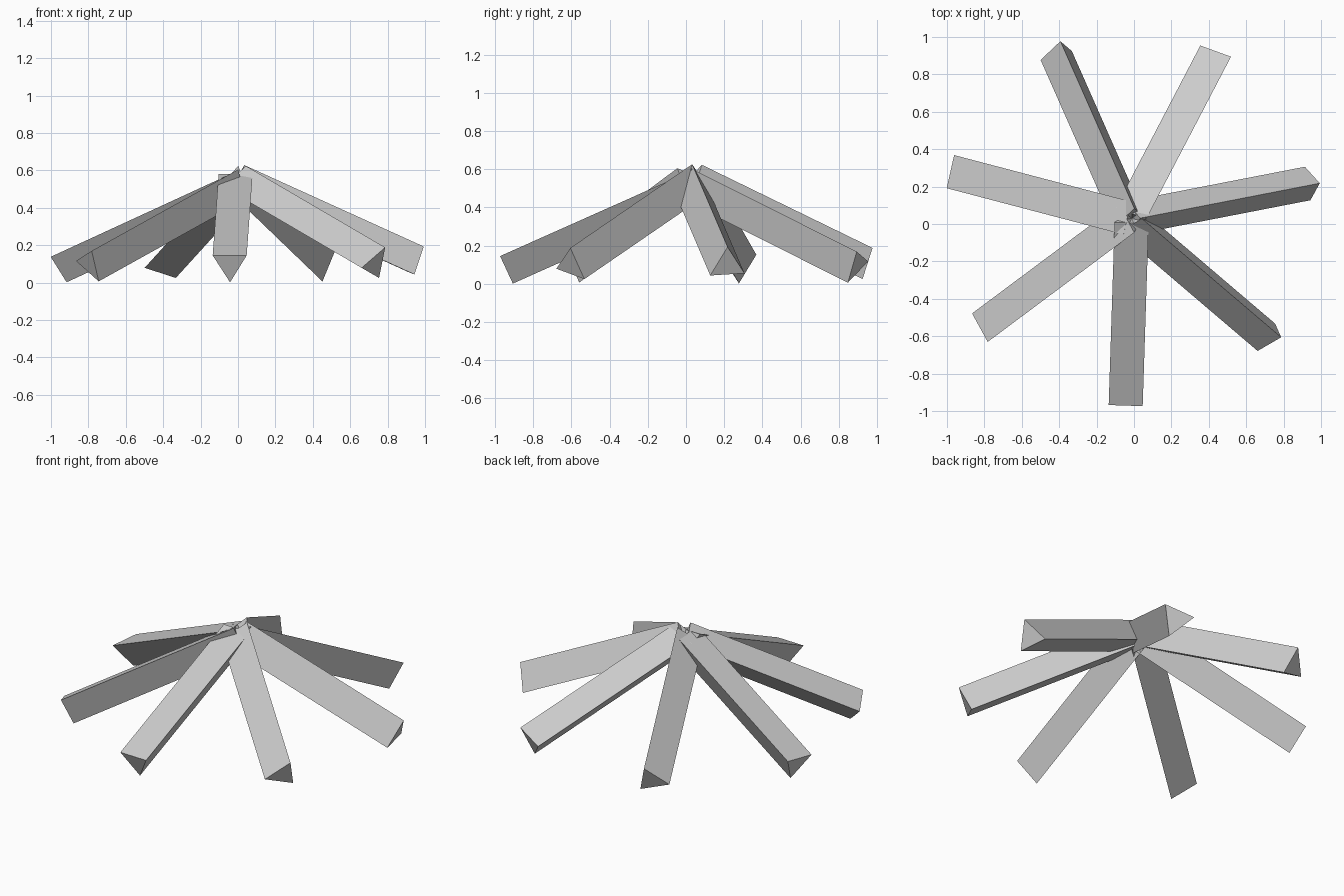
import bpy, bmesh
from math import sin, cos, radians, tau
from mathutils import Vector, Matrix

cube = bpy.data.objects.get("Cube")
if cube:
    bpy.data.objects.remove(cube)

# one flat grey for all the logs
grey = bpy.data.materials.new("pale_grey_wood")
grey.use_nodes = True
grey.diffuse_color = (0.6, 0.6, 0.6, 1)
grey.node_tree.nodes["Principled BSDF"].inputs["Base Color"].default_value = (0.6, 0.6, 0.6, 1)

CENTRE = Vector((-0.012, 0.03, 0.097))
REACH, LENGTH, RADIUS = 0.98, 1.07, 0.105
TILT = radians(24)


def split_log(name, azimuth, roll):
    """Triangular prism leaning from the ground up to the middle of the pile."""
    radial = Vector((cos(azimuth), sin(azimuth), 0))
    axis = radial * cos(TILT) - Vector((0, 0, sin(TILT)))
    side = Vector((-sin(azimuth), cos(azimuth), 0))
    up = axis.cross(side)
    frame = Matrix((side, up, axis)).transposed().to_4x4()
    frame.translation = CENTRE + radial * REACH

    # triangular outer end, extruded back along the log
    bm = bmesh.new()
    angles = [roll + tau * i / 3 for i in range(3)]
    end = bm.faces.new([bm.verts.new((RADIUS * sin(a), RADIUS * cos(a), 0)) for a in angles])
    grown = bmesh.ops.extrude_face_region(bm, geom=[end], use_keep_orig=True)["geom"]
    bmesh.ops.translate(bm, vec=(0, 0, -LENGTH),
                        verts=[v for v in grown if isinstance(v, bmesh.types.BMVert)])
    bmesh.ops.recalc_face_normals(bm, faces=bm.faces)

    mesh = bpy.data.meshes.new(name)
    bm.to_mesh(mesh)
    bm.free()
    mesh.materials.append(grey)
    log = bpy.data.objects.new(name, mesh)
    log.matrix_world = frame
    bpy.context.collection.objects.link(log)


# seven logs evenly spaced in a ring, each rolled differently
rolls = {"left_log": -4, "back_left_log": 78, "back_right_log": -19, "right_log": 65,
         "front_right_log": 41, "front_log": 60, "front_left_log": 19}
for i, (name, roll) in enumerate(rolls.items()):
    split_log(name, radians(11) + tau * i / len(rolls), radians(roll))
